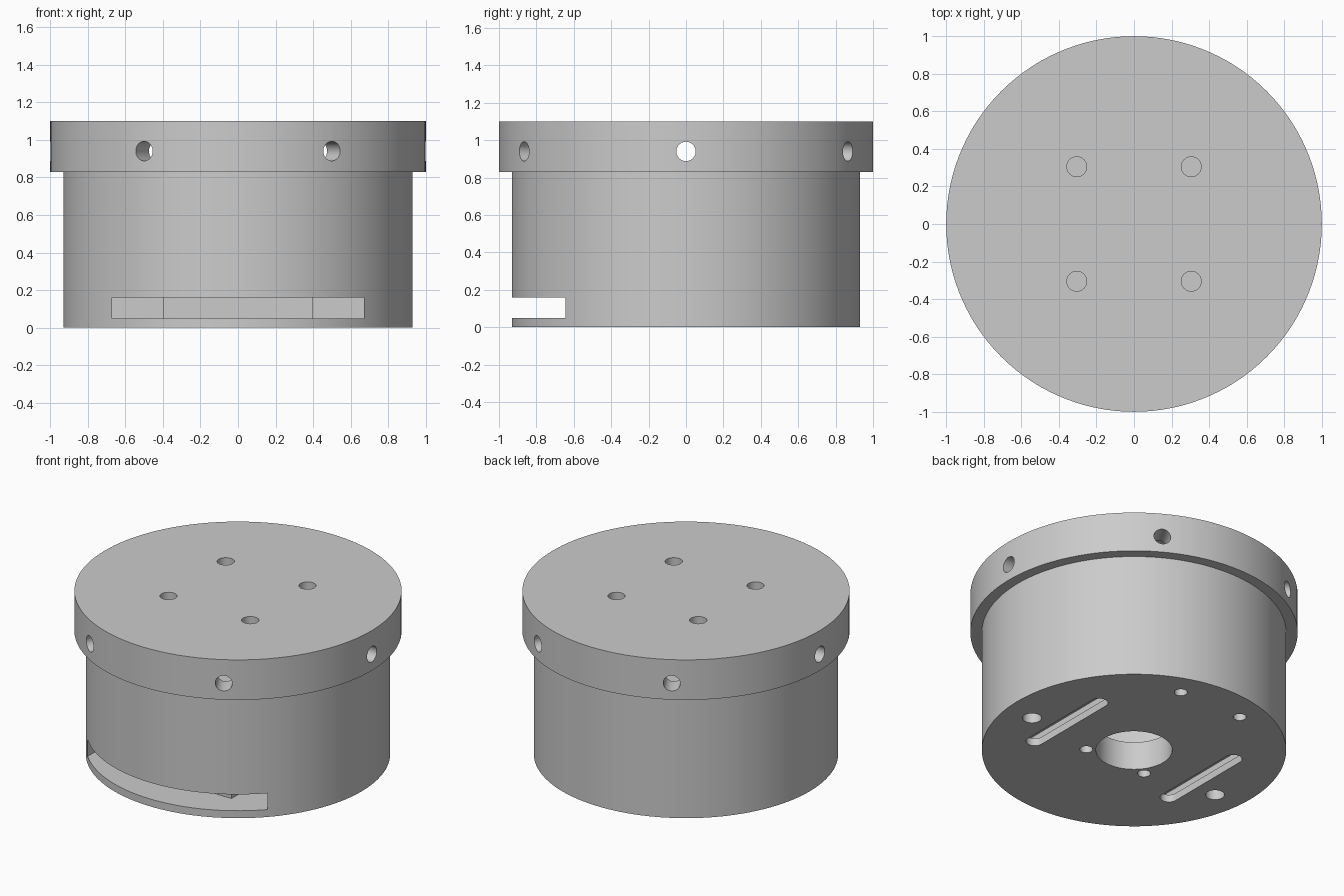
import bpy
import bmesh
from math import cos, sin, pi, radians
from mathutils import Matrix

if "Cube" in bpy.data.objects:
    bpy.data.objects.remove(bpy.data.objects["Cube"], do_unlink=True)

grey = bpy.data.materials.new("plain grey")
grey.use_nodes = True
colour = (0.6, 0.6, 0.6, 1)
grey.diffuse_color = colour
grey.node_tree.nodes["Principled BSDF"].inputs["Base Color"].default_value = colour


def add_object(name, bm):
    bmesh.ops.recalc_face_normals(bm, faces=bm.faces)
    mesh = bpy.data.meshes.new(name)
    bm.to_mesh(mesh)
    bm.free()
    mesh.materials.append(grey)
    obj = bpy.data.objects.new(name, mesh)
    bpy.context.collection.objects.link(obj)
    return obj


def prism(name, points, z0, z1):
    """Extrude a flat outline between two heights."""
    bm = bmesh.new()
    face = bm.faces.new([bm.verts.new((x, y, z0)) for x, y in points])
    ext = bmesh.ops.extrude_face_region(bm, geom=[face])
    tops = [v for v in ext["geom"] if isinstance(v, bmesh.types.BMVert)]
    bmesh.ops.translate(bm, verts=tops, vec=(0, 0, z1 - z0))
    return add_object(name, bm)


def circle(r, x=0, y=0, n=32):
    return [(x + r * cos(2 * pi * i / n), y + r * sin(2 * pi * i / n))
            for i in range(n)]


def stadium(x, half_length, r, n=12):
    """Round-ended outline along y."""
    c = half_length - r
    return ([(x + r * cos(pi * i / n), c + r * sin(pi * i / n)) for i in range(n + 1)]
            + [(x - r * cos(pi * i / n), -c - r * sin(pi * i / n)) for i in range(n + 1)])


def cut(target, cutter):
    cutter.hide_render = True
    mod = target.modifiers.new("cut", 'BOOLEAN')
    mod.operation = 'DIFFERENCE'
    mod.solver = 'EXACT'
    mod.object = cutter
    bpy.ops.object.select_all(action='DESELECT')
    bpy.context.view_layer.objects.active = target
    target.select_set(True)
    bpy.ops.object.modifier_apply(modifier=mod.name)
    bpy.data.objects.remove(cutter, do_unlink=True)


def finish(obj):
    bpy.ops.object.select_all(action='DESELECT')
    bpy.context.view_layer.objects.active = obj
    obj.select_set(True)
    bpy.ops.object.shade_smooth_by_angle(angle=radians(30))


SPLIT, TOP, FLOOR, INNER = 0.83, 1.1, 0.19, 0.86

# Round housing, open at the top
body = prism("housing_body", circle(0.93, n=120), 0, SPLIT)
cut(body, prism("cavity", circle(INNER, n=120), FLOOR, TOP))

# U-shaped channel in the thick floor, open to the front
half = [(0.67, -1.0), (0.67, 0.4), (0.4, 0.4), (0.4, -0.64)]
channel = half + [(-x, y) for x, y in reversed(half)]
cut(body, prism("channel", channel, 0.05, 0.16))

# Shaft opening, then mirrored slots and screw holes in the floor
cut(body, prism("shaft_hole", circle(0.233, n=64), -0.1, 0.4))
for side in (-1, 1):
    cut(body, prism("slot", stadium(side * 0.535, 0.36, 0.054), -0.1, 0.1))
    for x, y, r in ((0.73, -0.1, 0.058), (0.235, 0.725, 0.04), (0.23, -0.18, 0.04)):
        cut(body, prism("floor_hole", circle(r, side * x, y), -0.1, 0.4))
finish(body)

# Wider lid, hollow below
lid = prism("lid", circle(1.0, n=120), SPLIT, TOP)
cut(lid, prism("lid_cavity", circle(INNER, n=120), 0.5, 1.01))

# Four screw holes through the top
for sx in (-1, 1):
    for sy in (-1, 1):
        cut(lid, prism("top_hole", circle(0.053, sx * 0.305, sy * 0.305), 0.95, 1.3))

# Six radial holes around the rim
for k in range(6):
    drill = prism("rim_hole", circle(0.052), 0.7, 1.2)
    drill.data.transform(Matrix.Translation((0, 0, 0.94))
                         @ Matrix.Rotation(k * pi / 3, 4, 'Z')
                         @ Matrix.Rotation(pi / 2, 4, 'Y'))
    cut(lid, drill)
finish(lid)
